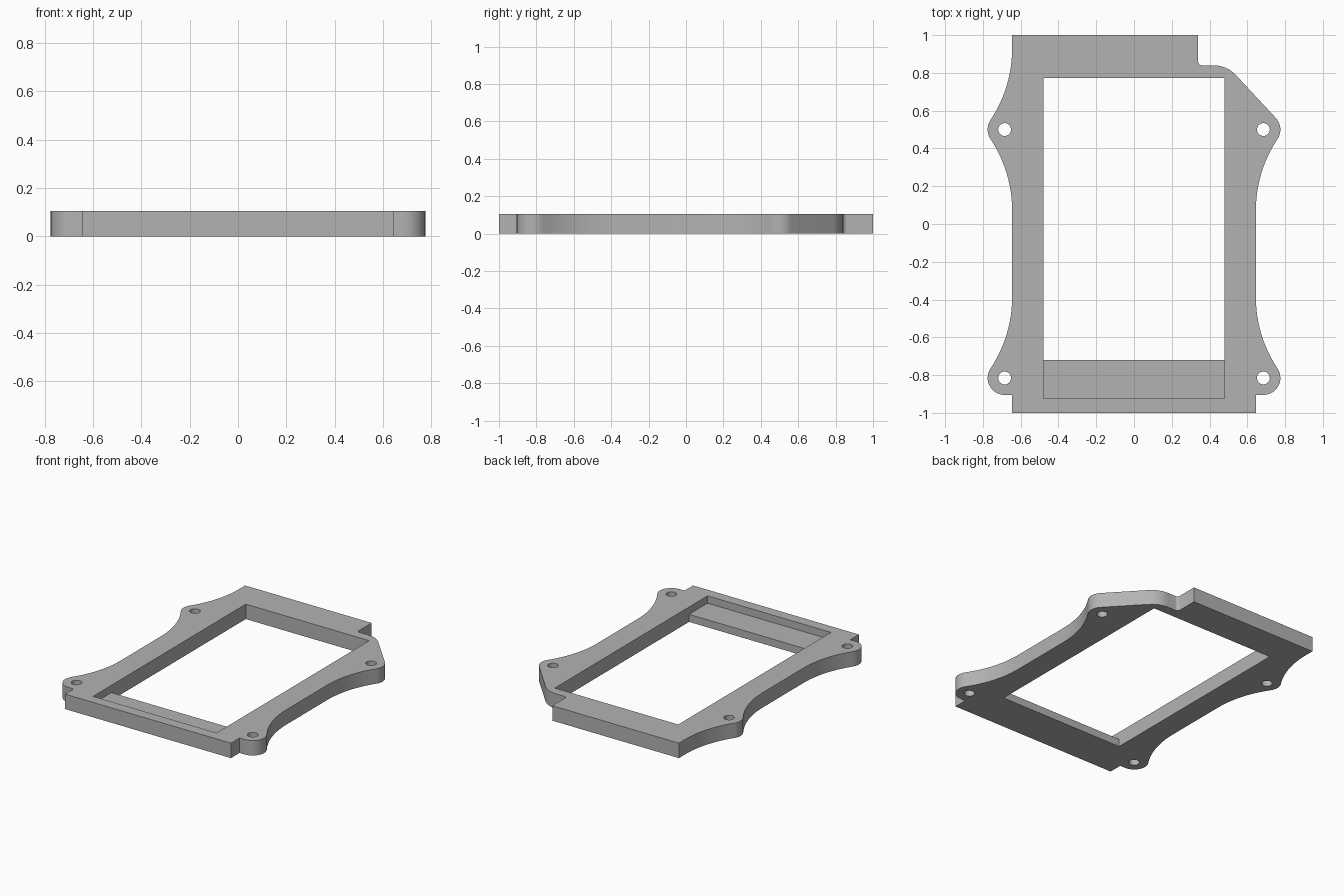
import bpy, bmesh, math
from mathutils import Vector

if "Cube" in bpy.data.objects:
    bpy.data.objects.remove(bpy.data.objects["Cube"])

HEIGHT = 0.105
LEDGE_TOP = 0.053
EAR_X, EAR_TOP, EAR_LOW, EAR_R = 0.685, 0.50, -0.815, 0.09
SIDE = 0.645                    # half width of the body
WAIST_X, WAIST_R = 1.331, 0.686  # concave side sweeps
TAN = 33.65                     # angle where sweeps meet the ears

grey = bpy.data.materials.new("grey")
grey.diffuse_color = (0.45, 0.45, 0.45, 1)
grey.use_nodes = True
grey.node_tree.nodes["Principled BSDF"].inputs["Base Color"].default_value = grey.diffuse_color


def arc(cx, cy, r, start, end, steps=12):
    angles = [math.radians(start + (end - start) * i / steps) for i in range(steps + 1)]
    return [(cx + r * math.cos(a), cy + r * math.sin(a)) for a in angles]


def prism(name, points, direction):
    """Extrude a closed 3D profile along a direction into a solid."""
    bm = bmesh.new()
    face = bm.faces.new([bm.verts.new(p) for p in points])
    ext = bmesh.ops.extrude_face_region(bm, geom=[face])
    bmesh.ops.translate(bm, vec=Vector(direction),
                        verts=[g for g in ext["geom"] if isinstance(g, bmesh.types.BMVert)])
    bmesh.ops.remove_doubles(bm, verts=bm.verts, dist=1e-5)
    bmesh.ops.recalc_face_normals(bm, faces=bm.faces)
    mesh = bpy.data.meshes.new(name)
    bm.to_mesh(mesh)
    bm.free()
    mesh.materials.append(grey)
    obj = bpy.data.objects.new(name, mesh)
    bpy.context.collection.objects.link(obj)
    return obj


# Outer outline, counter-clockwise from the front left corner
outline = [(-SIDE, -1), (SIDE, -1), (SIDE, EAR_LOW - EAR_R)]
outline += arc(EAR_X, EAR_LOW, EAR_R, -90, TAN)
outline += arc(WAIST_X, -0.385, WAIST_R, 180 + TAN, 180)[1:]
outline += arc(WAIST_X, 0.07, WAIST_R, 180, 180 - TAN)
outline += arc(EAR_X, EAR_TOP, EAR_R, -TAN, 43)[1:]
outline += arc(0.42, 0.675, 0.165, 43, 90)
outline += arc(0.36, 0.86, 0.02, 270, 180, 6)
outline += [(0.34, 1), (-SIDE, 1)]
outline += arc(-WAIST_X, 0.93, WAIST_R, 0, -TAN)
outline += arc(-EAR_X, EAR_TOP, EAR_R, 180 - TAN, 180 + TAN)[1:]
outline += arc(-WAIST_X, 0.07, WAIST_R, TAN, 0)[1:]
outline += arc(-WAIST_X, -0.385, WAIST_R, 0, -TAN)
outline += arc(-EAR_X, EAR_LOW, EAR_R, 180 - TAN, 270)[1:]
outline += [(-SIDE, EAR_LOW - EAR_R)]
frame = prism("frame", [(x, y, 0) for x, y in outline], (0, 0, HEIGHT))

# Window opening, stepped to leave a sunken ledge at the front
step = [(0.772, -0.1), (0.772, 0.3), (-0.925, 0.3),
        (-0.925, LEDGE_TOP), (-0.72, LEDGE_TOP), (-0.72, -0.1)]
cutters = [prism("window_cutter", [(-0.48, y, z) for y, z in step], (0.96, 0, 0))]

# Screw holes in the four ears
for x in (-EAR_X, EAR_X):
    for y in (EAR_LOW, EAR_TOP):
        ring = arc(x, y, 0.034, 0, 360, 32)[:-1]
        cutters.append(prism("hole_cutter", [(px, py, -0.1) for px, py in ring], (0, 0, 0.4)))

bpy.context.view_layer.objects.active = frame
for cutter in cutters:
    cut = frame.modifiers.new("cut", "BOOLEAN")
    cut.operation = "DIFFERENCE"
    cut.solver = "EXACT"
    cut.object = cutter
    bpy.ops.object.modifier_apply(modifier=cut.name)
    bpy.data.objects.remove(cutter)

# Smooth curved walls, keep the edges sharp
frame.select_set(True)
bpy.ops.object.shade_smooth_by_angle(angle=math.radians(25))
